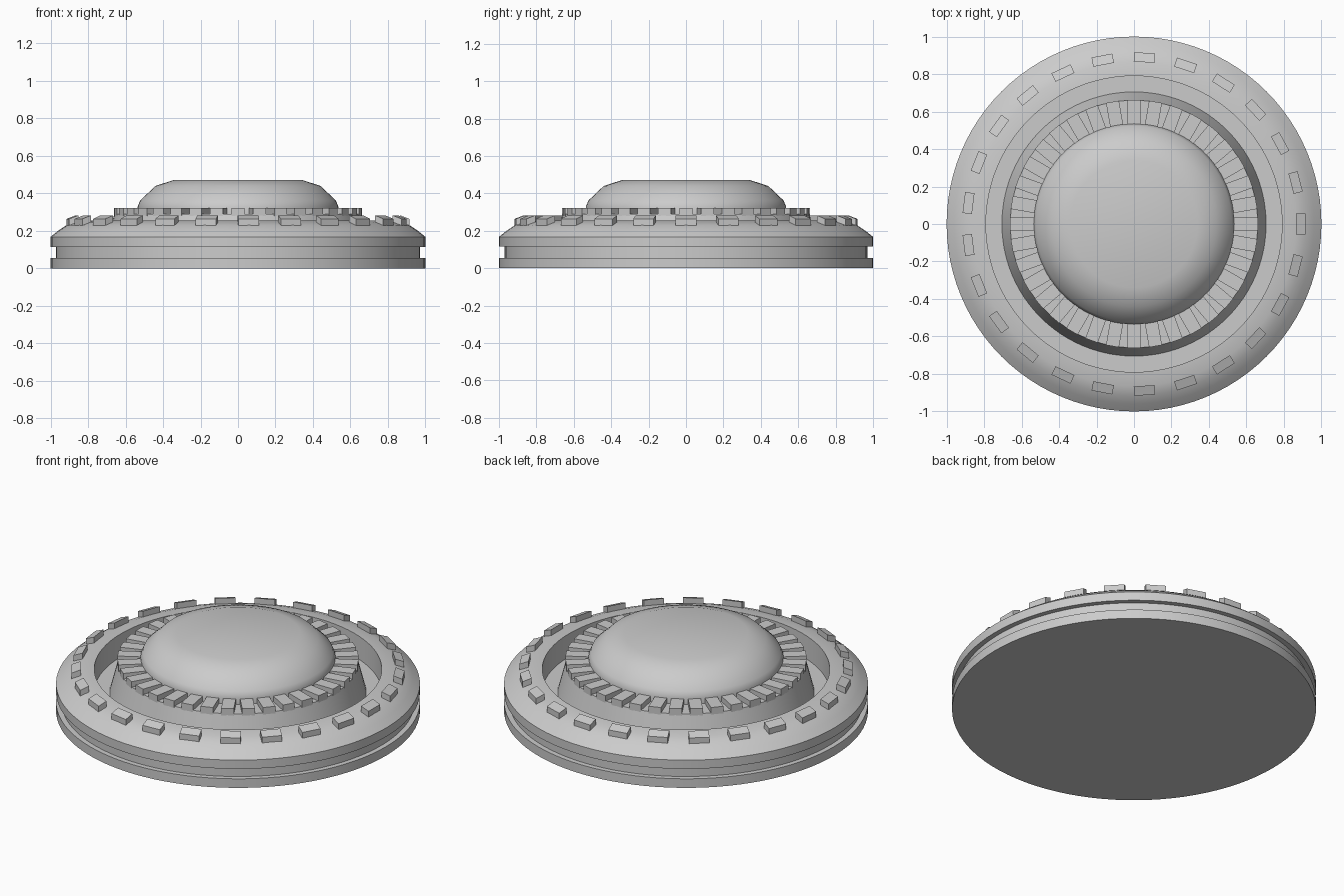
import bpy, bmesh
from math import cos, sin, pi, radians
from mathutils import Matrix

if "Cube" in bpy.data.objects:
    bpy.data.objects.remove(bpy.data.objects["Cube"])


def finish(name, bm, angle=None):
    bmesh.ops.recalc_face_normals(bm, faces=bm.faces[:])
    mesh = bpy.data.meshes.new(name)
    bm.to_mesh(mesh)
    bm.free()
    ob = bpy.data.objects.new(name, mesh)
    bpy.context.collection.objects.link(ob)
    if angle:
        bpy.ops.object.select_all(action='DESELECT')
        ob.select_set(True)
        bpy.context.view_layer.objects.active = ob
        bpy.ops.object.shade_smooth_by_angle(angle=radians(angle))
    return ob


def lathe(name, profile, angle, n=96):
    """Revolve (radius, z) points; ends are closed with flat caps."""
    bm = bmesh.new()
    rings = [[bm.verts.new((r * cos(2 * pi * i / n), r * sin(2 * pi * i / n), z))
              for i in range(n)] for r, z in profile]
    for a, b in zip(rings, rings[1:]):
        for i in range(n):
            j = (i + 1) % n
            bm.faces.new((a[i], a[j], b[j], b[i]))
    bm.faces.new(rings[0][::-1])
    bm.faces.new(rings[-1])
    return finish(name, bm, angle)


def teeth(name, count, section, width):
    """Ring of blocks: a radial (r, z) section extruded sideways."""
    bm = bmesh.new()
    for k in range(count):
        turn = Matrix.Rotation(2 * pi * k / count, 4, 'Z')
        vs = [bm.verts.new((r, 0, z)) for r, z in section]
        left = [bm.verts.new((r, width / 2, z)) for r, z in section]
        for v in vs:
            v.co.y = -width / 2
        bm.faces.new(vs)
        bm.faces.new(left[::-1])
        m = len(vs)
        for i in range(m):
            j = (i + 1) % m
            bm.faces.new((vs[i], left[i], left[j], vs[j]))
        bmesh.ops.transform(bm, matrix=turn, verts=vs + left)
    return finish(name, bm)


# Body: base disc, side groove, sloped rim, sunken channel, inner collar
lathe("body", [(1, 0), (1, 0.055), (0.97, 0.055), (0.97, 0.115), (1, 0.115),
               (1, 0.168), (0.96, 0.2), (0.915, 0.23), (0.865, 0.248),
               (0.79, 0.255), (0.79, 0.115), (0.705, 0.115),
               (0.66, 0.29), (0.5, 0.29)], 30)

# Raised centre dome with flat top
lathe("dome", [(0.535, 0.285), (0.535, 0.33), (0.522, 0.362), (0.44, 0.44),
               (0.34, 0.472)], 60)

# Grip blocks on the sloped rim
teeth("rim_blocks", 25, [(0.865, 0.21), (0.915, 0.21), (0.915, 0.264),
                         (0.865, 0.283)], 0.112)

# Teeth around the dome
teeth("collar_teeth", 36, [(0.52, 0.28), (0.662, 0.28), (0.662, 0.323),
                           (0.52, 0.323)], 0.07)
